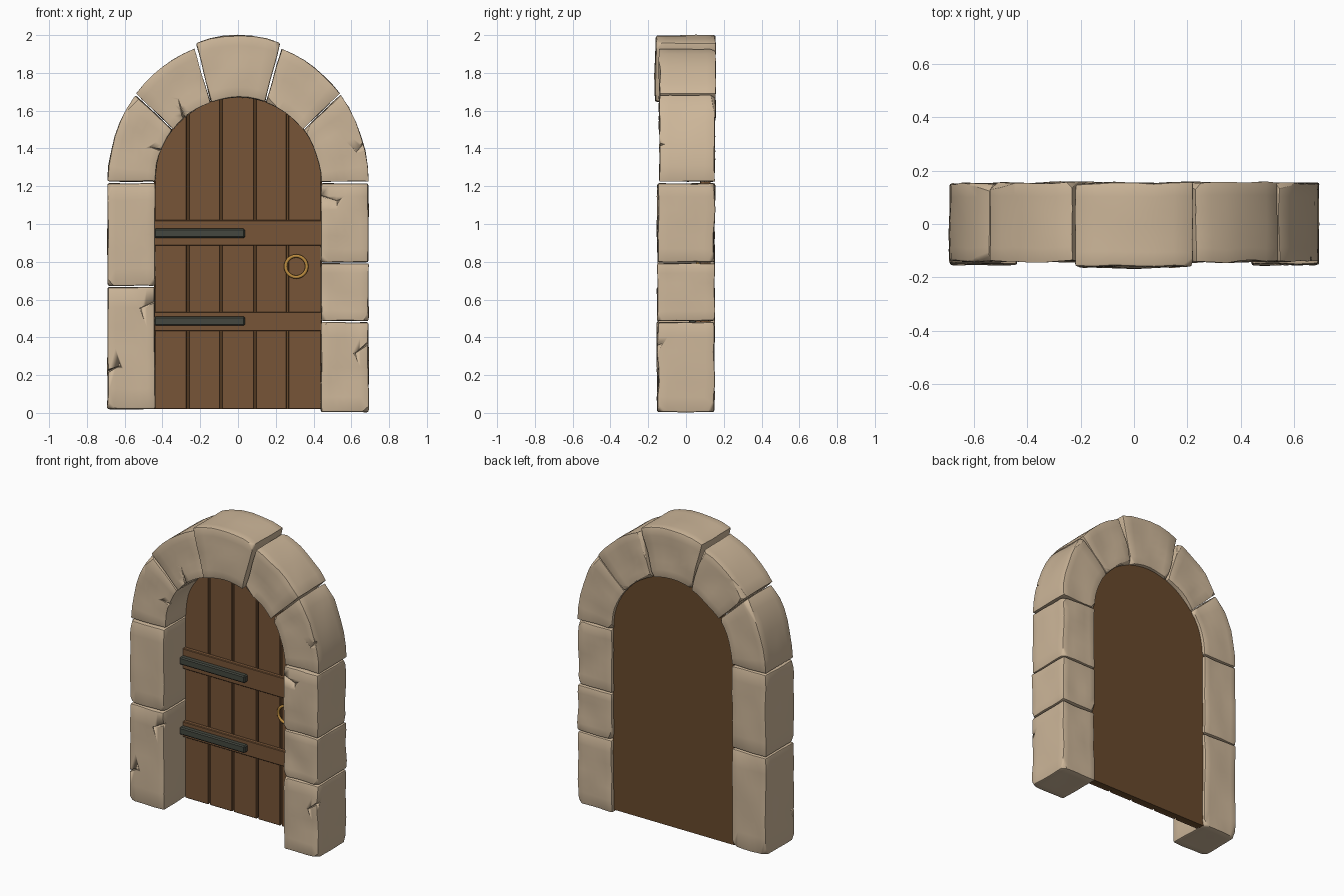
import bpy, bmesh, math, random
from mathutils import Vector, noise

if "Cube" in bpy.data.objects:
    bpy.data.objects.remove(bpy.data.objects["Cube"])

random.seed(4)
SPRING = 1.22          # height where the arch begins
RIN = (0.44, 0.45)     # inner ellipse radii
ROUT = (0.69, 0.75)    # outer ellipse radii


def material(name, rgb):
    m = bpy.data.materials.new(name)
    m.diffuse_color = (*rgb, 1)
    m.use_nodes = True
    m.node_tree.nodes["Principled BSDF"].inputs["Base Color"].default_value = m.diffuse_color
    return m


STONE = material("sandstone", (0.61, 0.47, 0.32))
WOOD = material("brown_wood", (0.185, 0.09, 0.038))
DARK = material("dark_wood", (0.14, 0.068, 0.025))
IRON = material("grey_iron", (0.058, 0.064, 0.05))
BRASS = material("brass", (0.5, 0.26, 0.05))


def make(name, bm, mat, bevel=0.0, segs=1):
    bmesh.ops.recalc_face_normals(bm, faces=bm.faces)
    me = bpy.data.meshes.new(name)
    bm.to_mesh(me)
    bm.free()
    me.materials.append(mat)
    ob = bpy.data.objects.new(name, me)
    bpy.context.collection.objects.link(ob)
    if bevel:
        mod = ob.modifiers.new("bevel", 'BEVEL')
        mod.width, mod.segments = bevel, segs
        mod.limit_method, mod.angle_limit = 'ANGLE', math.radians(45)
        apply(ob, mod)
    ob.data.shade_smooth()
    ob.data.set_sharp_from_angle(angle=math.radians(32))
    return ob


def apply(ob, mod):
    bpy.context.view_layer.objects.active = ob
    bpy.ops.object.modifier_apply(modifier=mod.name)


def box(name, x0, x1, y0, y1, z0, z1, mat, bevel=0.004):
    bm = bmesh.new()
    bmesh.ops.create_cube(bm, size=1)
    for v in bm.verts:
        v.co = Vector((x0 + (v.co.x + .5) * (x1 - x0), y0 + (v.co.y + .5) * (y1 - y0),
                       z0 + (v.co.z + .5) * (z1 - z0)))
    return make(name, bm, mat, bevel)


def stone(name, place, y0, y1):
    """Worn block: a gridded cube mapped by place(u, v), roughened, chipped and bevelled."""
    bm = bmesh.new()
    bmesh.ops.create_cube(bm, size=1)
    bmesh.ops.subdivide_edges(bm, edges=bm.edges[:], cuts=5, use_grid_fill=True)
    off = Vector((random.random(), random.random(), random.random())) * 30
    for v in bm.verts:
        u, w, t = v.co.x + .5, v.co.z + .5, v.co.y + .5
        x, z = place(u, w)
        p = Vector((x, y0 + t * (y1 - y0), z))
        n = noise.noise_vector(p * 7 + off)
        v.co = p + Vector((n.x * 0.006, n.y * 0.011, n.z * 0.004))
    # knock off a few corners
    mid = sum((v.co for v in bm.verts), Vector()) / len(bm.verts)
    for sx, sy, sz in random.sample([(a, b, c) for a in (-1, 1) for b in (-1, 1) for c in (-1, 1)], 3):
        d = Vector((sx * random.uniform(.6, 1), sy, sz * random.uniform(.3, .8))).normalized()
        far = max((v.co for v in bm.verts), key=lambda c: (c - mid).dot(d)).copy()
        r = bmesh.ops.bisect_plane(bm, geom=bm.verts[:] + bm.edges[:] + bm.faces[:],
                                   plane_co=far - d * 0.016, plane_no=d, clear_outer=True)
        bmesh.ops.holes_fill(bm, edges=[e for e in r['geom_cut'] if isinstance(e, bmesh.types.BMEdge)])
    return make(name, bm, STONE, 0.009, 2)


def block(name, x0, x1, z0, z1):
    return stone(name, lambda u, w: (x0 + u * (x1 - x0), z0 + w * (z1 - z0)), -0.15, 0.15)


def wedge(name, a0, a1, y0, y1, rout=ROUT):
    def place(u, w):
        a = math.radians(a0 + (a1 - a0) * u)
        rx, rz = (RIN[i] + (rout[i] - RIN[i]) * w for i in (0, 1))
        return rx * math.cos(a), SPRING + rz * math.sin(a)
    return stone(name, place, y0, y1)


def crack(ob, x, z, ang, length, y=-0.15, width=0.008, depth=0.03):
    """Cut a thin spindle-shaped notch into a stone."""
    bm = bmesh.new()
    d = Vector((math.cos(math.radians(ang)), 0, math.sin(math.radians(ang))))
    s = Vector((-d.z, 0, d.x))
    c = Vector((x, y, z))
    for p in (c - d * length * .4, c + d * length, c + s * width, c - s * width,
              c + Vector((0, depth, 0)), c - Vector((0, depth, 0))):
        bm.verts.new(p)
    bmesh.ops.convex_hull(bm, input=bm.verts[:])
    cut = make("crack_cutter", bm, STONE)
    cut.hide_render = True
    mod = ob.modifiers.new("crack", 'BOOLEAN')
    mod.operation, mod.object = 'DIFFERENCE', cut
    apply(ob, mod)
    bpy.data.objects.remove(cut)


# jamb stones
l1 = block("left_lower_jamb", -0.69, -0.44, 0.02, 0.665)
l2 = block("left_upper_jamb", -0.69, -0.44, 0.673, 1.215)
r1 = block("right_lower_jamb", 0.44, 0.69, 0.005, 0.48)
r2 = block("right_middle_jamb", 0.44, 0.69, 0.488, 0.79)
r3 = block("right_upper_jamb", 0.44, 0.69, 0.798, 1.215)

# arch stones
a1 = wedge("right_arch_lower", 0.5, 38, -0.14, 0.15)
a2 = wedge("right_arch_upper", 38.8, 70.3, -0.14, 0.155)
wedge("keystone", 71.2, 108.8, -0.162, 0.155, (0.69, 0.78))
b2 = wedge("left_arch_upper", 109.7, 141.2, -0.14, 0.155)
b1 = wedge("left_arch_lower", 142, 179.5, -0.14, 0.15)

# cracks
crack(l1, -0.69, 0.22, 25, 0.08)
crack(l1, -0.44, 0.59, 205, 0.09)
crack(r1, 0.69, 0.37, 218, 0.10)
crack(r3, 0.44, 1.15, -18, 0.09)
crack(b2, -0.29, 1.575, 107, 0.09, -0.14)
crack(b1, -0.40, 1.39, 165, 0.07, -0.14)
crack(a1, 0.66, 1.42, 230, 0.06, -0.14)


def door_panel(name, x0, x1, y0, y1, mat, steps, bevel=0.0):
    """Upright board whose top follows the arch."""
    bm = bmesh.new()
    pts = [(x0, 0.02), (x1, 0.02)]
    for i in range(steps + 1):
        x = x1 + (x0 - x1) * i / steps
        if steps > 20:
            x = 0.5 * (x0 + x1) + 0.5 * (x1 - x0) * math.cos(math.pi * i / steps)
        pts.append((x, SPRING + 0.456 * math.sqrt(max(0, 1 - (x / 0.446) ** 2))))
    f = bm.faces.new([bm.verts.new((x, y0, z)) for x, z in pts])
    r = bmesh.ops.extrude_face_region(bm, geom=[f])
    bmesh.ops.translate(bm, vec=(0, y1 - y0, 0),
                        verts=[v for v in r['geom'] if isinstance(v, bmesh.types.BMVert)])
    return make(name, bm, mat, bevel)


# door: backing panel and five planks
door_panel("door_back", -0.445, 0.445, 0.095, 0.13, DARK, 32)
edges = [-0.445, -0.265, -0.09, 0.09, 0.262, 0.445]
for i in range(5):
    door_panel(f"door_plank_{i + 1}", edges[i] + 0.006, edges[i + 1] - 0.006, 0.075, 0.1, WOOD, 12, 0.003)

# cross boards and iron straps
for n, z0, z1, s0, s1 in (("lower", 0.433, 0.535, 0.462, 0.51), ("upper", 0.885, 1.02, 0.926, 0.975)):
    box(n + "_cross_board", -0.443, 0.443, 0.05, 0.08, z0, z1, WOOD)
    box(n + "_iron_strap", -0.443, 0.037, 0.015, 0.055, s0, s1, IRON, 0.007)

# pull ring with its staple
bpy.ops.mesh.primitive_torus_add(major_radius=0.056, minor_radius=0.009, major_segments=28,
                                 minor_segments=10, location=(0.308, 0.062, 0.775),
                                 rotation=(math.pi / 2, 0, 0))
ring = bpy.context.object
ring.name = "door_ring"
ring.data.materials.append(BRASS)
ring.data.shade_smooth()
